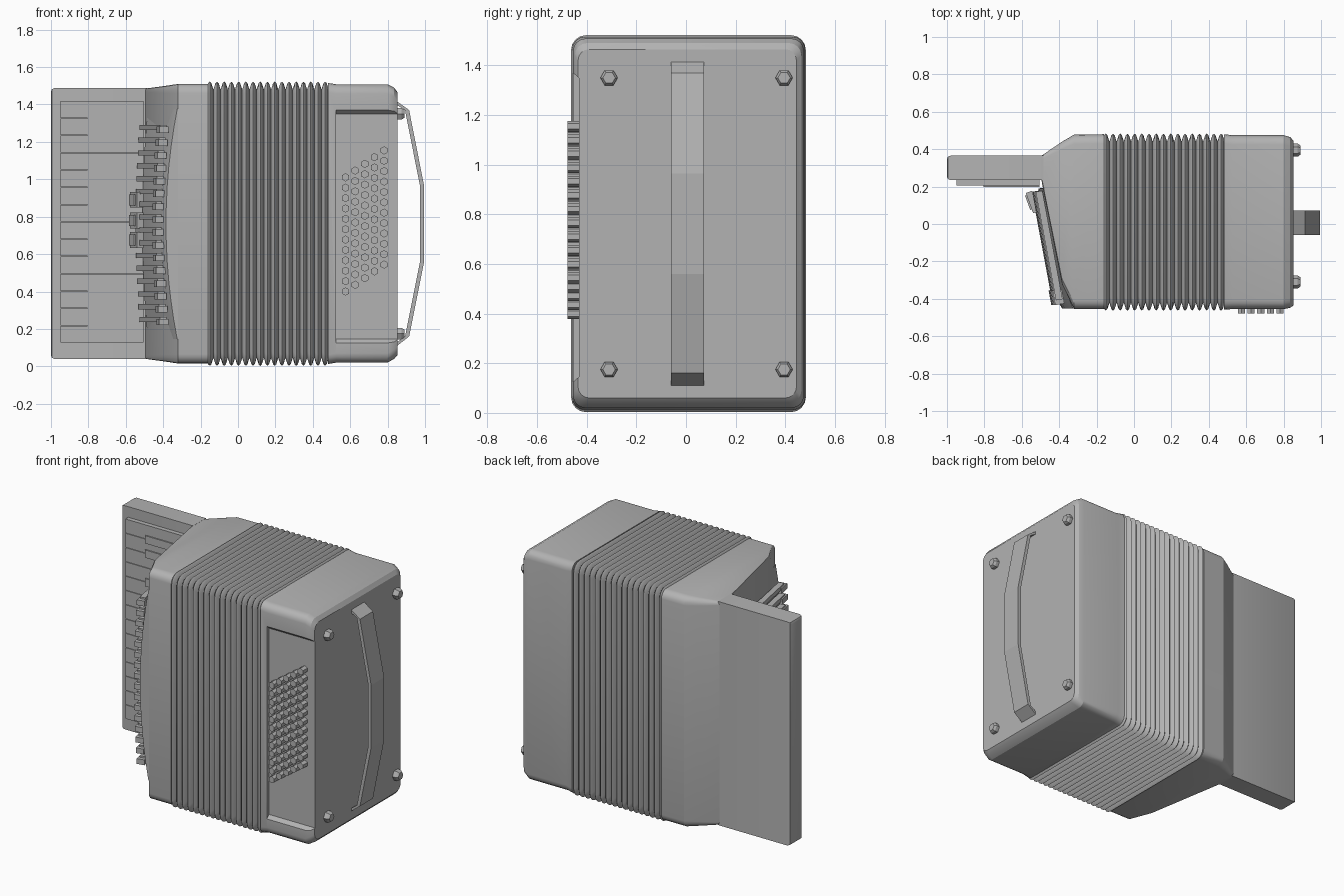
import bpy, bmesh, math
from mathutils import Vector, Matrix

if "Cube" in bpy.data.objects:
    bpy.data.objects.remove(bpy.data.objects["Cube"])

grey = bpy.data.materials.new("plain_grey")
grey.use_nodes = True
tone = (0.45, 0.45, 0.45, 1)
grey.diffuse_color = tone
grey.node_tree.nodes["Principled BSDF"].inputs["Base Color"].default_value = tone


def finish(name, bm, smooth=None):
    bmesh.ops.recalc_face_normals(bm, faces=bm.faces)
    mesh = bpy.data.meshes.new(name)
    bm.to_mesh(mesh)
    bm.free()
    mesh.materials.append(grey)
    ob = bpy.data.objects.new(name, mesh)
    bpy.context.collection.objects.link(ob)
    if smooth:
        bpy.ops.object.select_all(action='DESELECT')
        ob.select_set(True)
        bpy.context.view_layer.objects.active = ob
        bpy.ops.object.shade_smooth_by_angle(angle=math.radians(smooth))
    return ob


def add_box(bm, lo, hi, turn=0.0):
    """Box between two corners, turned about its own vertical axis."""
    lo, hi = Vector(lo), Vector(hi)
    mat = (Matrix.Translation((lo + hi) / 2) @ Matrix.Rotation(turn, 4, 'Z')
           @ Matrix.Diagonal((*(hi - lo), 1)))
    bmesh.ops.create_cube(bm, size=1, matrix=mat)


def add_hex(bm, centre, radius, depth, axis, top=1.0):
    rot = Vector((0, 0, 1)).rotation_difference(Vector(axis)).to_matrix().to_4x4()
    bmesh.ops.create_cone(bm, cap_ends=True, segments=6, radius1=radius,
                          radius2=radius * top, depth=depth,
                          matrix=Matrix.Translation(centre) @ rot)


def rounded_ring(x, y0, y1, z0, z1, r, steps=4):
    """Rounded rectangle across the x axis."""
    pts = []
    corners = ((y1 - r, z1 - r), (y0 + r, z1 - r), (y0 + r, z0 + r), (y1 - r, z0 + r))
    for i, (cy, cz) in enumerate(corners):
        for s in range(steps + 1):
            a = math.pi / 2 * (i + s / steps)
            pts.append((x, cy + r * math.cos(a), cz + r * math.sin(a)))
    return pts


def loft(bm, rings, closed=True):
    loops = [[bm.verts.new(p) for p in ring] for ring in rings]
    for a, b in zip(loops, loops[1:]):
        n = len(a)
        for i in range(n):
            bm.faces.new((a[i], a[(i + 1) % n], b[(i + 1) % n], b[i]))
    bm.faces.new(loops[0])
    bm.faces.new(loops[-1])


# Bellows with rounded folds
FOLDS = 17
X0, X1 = -0.17, 0.485
pitch = (X1 - X0) / FOLDS
rings = []
for i in range(FOLDS):
    for t, d in ((0, 0.042), (0.28, 0.008), (0.5, 0), (0.72, 0.008)):
        rings.append(rounded_ring(X0 + (i + t) * pitch, -0.463 + d, 0.483 - d,
                                  0.003 + d, 1.522 - d, 0.06 - d * 0.5))
bm = bmesh.new()
loft(bm, rings + [rounded_ring(X1, -0.42, 0.44, 0.045, 1.48, 0.04)])
finish("bellows", bm, 40)

# Bass casing with a bevelled end
bm = bmesh.new()
loft(bm, [rounded_ring(0.48, -0.458, 0.48, 0.012, 1.515, 0.05),
          rounded_ring(0.525, -0.455, 0.475, 0.02, 1.508, 0.05),
          rounded_ring(0.80, -0.455, 0.475, 0.02, 1.508, 0.05),
          rounded_ring(0.835, -0.448, 0.465, 0.04, 1.49, 0.05),
          rounded_ring(0.853, -0.435, 0.445, 0.06, 1.465, 0.045)])
bass = finish("bass_casing", bm, 25)

# Recess for the bass buttons, with sloping ends
bm = bmesh.new()
outer = [(0.525, -0.5, 0.085), (0.95, -0.5, 0.085), (0.95, -0.5, 1.41), (0.525, -0.5, 1.41)]
inner = [(0.525, -0.432, 0.145), (0.95, -0.432, 0.145), (0.95, -0.432, 1.35), (0.525, -0.432, 1.35)]
loft(bm, [outer, inner])
cutter = finish("recess_cutter", bm)
cutter.hide_render = True
cutter.hide_viewport = True
cut = bass.modifiers.new("recess", 'BOOLEAN')
cut.object = cutter
cut.solver = 'EXACT'

# Bass buttons in slanted columns
bm = bmesh.new()
for col in range(5):
    for row in range(12):
        add_hex(bm, (0.575 + col * 0.0515, -0.453, 0.4 + col * 0.036 + row * 0.0555),
                0.022, 0.05, (0, -1, 0))
finish("bass_buttons", bm)

# Feet on the bass end
bm = bmesh.new()
for y in (-0.31, 0.395):
    for z in (0.175, 1.35):
        add_hex(bm, (0.86, y, z), 0.035, 0.03, (1, 0, 0))
        add_hex(bm, (0.882, y, z), 0.035, 0.014, (1, 0, 0), 0.72)
finish("feet", bm)

# Hand strap as a thick bent band
path = [(0.845, 1.42), (0.915, 1.37), (0.995, 0.965), (0.995, 0.56), (0.915, 0.16), (0.845, 0.105)]
bm = bmesh.new()
bands = []
for i, (x, z) in enumerate(path):
    dz = 0.02 * (-1 if i == 0 else 1 if i == 5 else 0)
    dx = 0 if dz else -0.022
    bands.append([(x, -0.06, z), (x, 0.073, z), (x + dx, 0.073, z + dz), (x + dx, -0.06, z + dz)])
loft(bm, bands)
finish("hand_strap", bm)

# Treble casing narrowing towards the keyboard
bm = bmesh.new()
loft(bm, [rounded_ring(-0.16, -0.455, 0.48, 0.015, 1.51, 0.05),
          rounded_ring(-0.32, -0.455, 0.478, 0.015, 1.51, 0.05),
          rounded_ring(-0.385, -0.32, 0.44, 0.025, 1.5, 0.04),
          rounded_ring(-0.495, 0.235, 0.365, 0.04, 1.485, 0.02)])
finish("treble_casing", bm, 25)

# Bulging grille on the sloping face
Z_MID, Z_HALF = 0.76, 0.615


def bulge(z):
    return 1 - ((z - Z_MID) / Z_HALF) ** 2


bm = bmesh.new()
sections = []
for i in range(13):
    z = Z_MID + Z_HALF * (i / 6 - 1)
    b = bulge(z)
    sections.append([(-0.29, -0.45, z), (-0.325 - 0.06 * b, -0.452, z),
                     (-0.345 - 0.065 * b, -0.405, z), (-0.482 - 0.03 * b, 0.19, z), (-0.42, 0.2, z)])
loft(bm, sections)
finish("grille", bm, 30)

# Slats across the grille
slope = math.atan2(0.11, 0.59)
bm = bmesh.new()
for i in range(16):
    z = 0.25 + i * 0.0685
    x = -0.445 - 0.03 * bulge(z)
    add_box(bm, (x - 0.018, -0.41, z - 0.014), (x + 0.018, 0.18, z + 0.014), slope)
    add_box(bm, (x + 0.025, -0.43, z - 0.03), (x + 0.075, -0.35, z + 0.004), slope)
finish("grille_slats", bm)

# Register switches
bm = bmesh.new()
for z in (0.675, 0.78, 0.89):
    add_box(bm, (-0.56, 0.06, z - 0.042), (-0.525, 0.175, z + 0.042), 0.35)
    add_box(bm, (-0.57, 0.08, z - 0.03), (-0.53, 0.16, z + 0.03), 0.35)
finish("register_switches", bm)

# Keyboard block
bm = bmesh.new()
add_box(bm, (-1, 0.235, 0.04), (-0.485, 0.365, 1.487))
bmesh.ops.bevel(bm, geom=[e for e in bm.edges if all(v.co.x < -0.9 for v in e.verts)],
                offset=0.018, segments=2, affect='EDGES', profile=0.5)
finish("keyboard_block", bm, 30)

# Natural keys
KEY = 1.295 / 14
bm = bmesh.new()
for i in range(14):
    z = 0.125 + i * KEY
    add_box(bm, (-0.95, 0.206, z + 0.0015), (-0.505, 0.24, z + KEY - 0.0015))
finish("natural_keys", bm)

# Raised keys between the naturals, in groups of two and three
bm = bmesh.new()
for i in range(1, 14):
    if i not in (3, 7, 10):
        z = 1.42 - i * KEY
        add_box(bm, (-0.805, 0.198, z - 0.025), (-0.505, 0.23, z + 0.025))
finish("raised_keys", bm)
